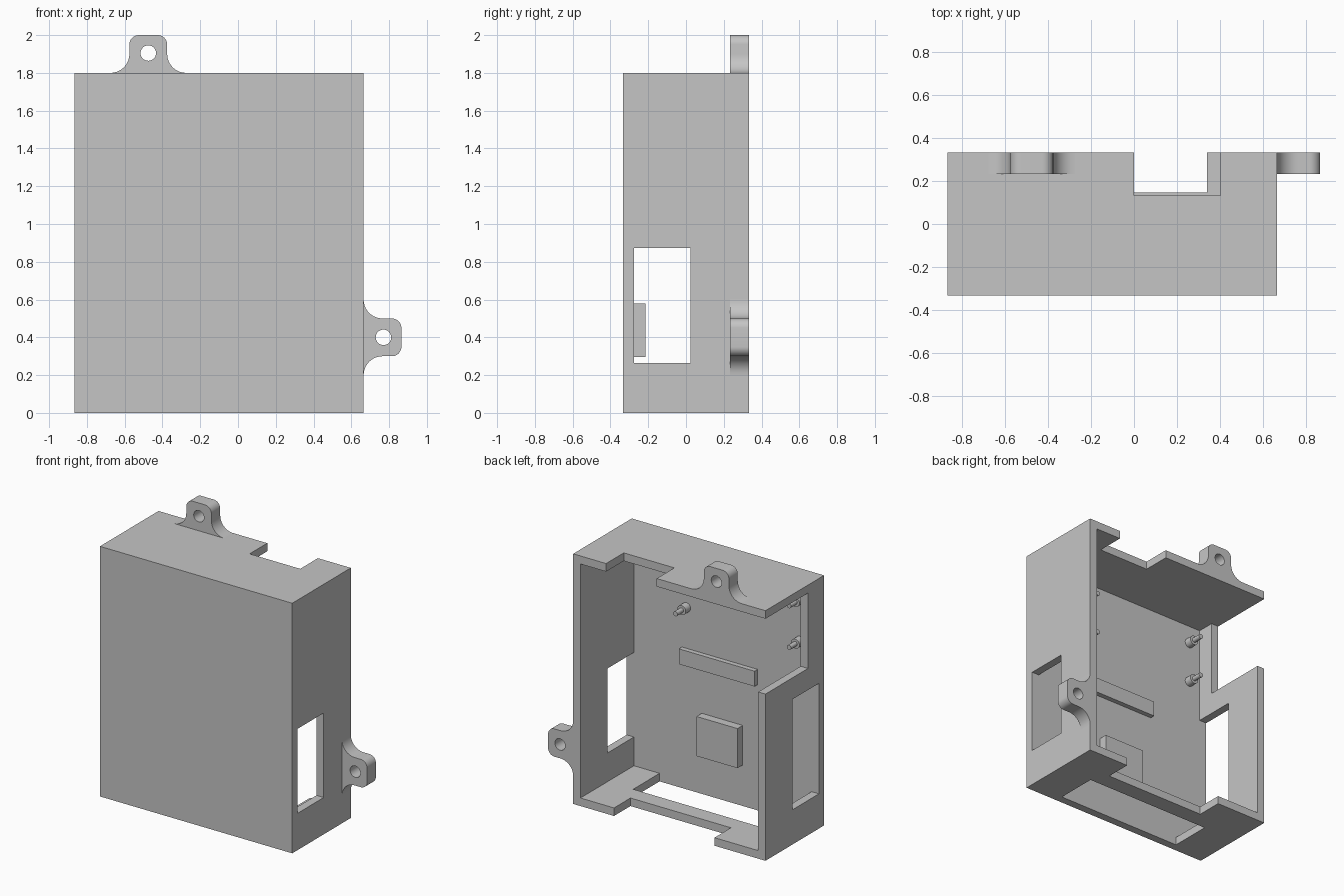
import bpy, bmesh, math
from mathutils import Matrix, Vector

if "Cube" in bpy.data.objects:
    bpy.data.objects.remove(bpy.data.objects["Cube"], do_unlink=True)

grey = bpy.data.materials.new("plain_grey")
grey.use_nodes = True
grey.diffuse_color = (0.56, 0.56, 0.56, 1)
grey.node_tree.nodes["Principled BSDF"].inputs["Base Color"].default_value = grey.diffuse_color

# Case extents
LEFT, RIGHT, FRONT, BACK, TOP = -0.866, 0.665, -0.333, 0.333, 1.8
WALL = 0.058
FLOOR = FRONT + WALL          # inside of the front panel
OUT = 0.2                     # how far cutters run past the case


def finish(name, bm):
    bmesh.ops.recalc_face_normals(bm, faces=bm.faces)
    mesh = bpy.data.meshes.new(name)
    bm.to_mesh(mesh)
    bm.free()
    obj = bpy.data.objects.new(name, mesh)
    bpy.context.collection.objects.link(obj)
    mesh.materials.append(grey)
    return obj


def box(name, x, y, z):
    bm = bmesh.new()
    bmesh.ops.create_cube(bm, size=1)
    for v in bm.verts:
        v.co = [lo + (c + 0.5) * (hi - lo) for c, (lo, hi) in zip(v.co, (x, y, z))]
    return finish(name, bm)


def add_rod(bm, radius, x, z, y0, y1, sides=24):
    turn = Matrix.Rotation(math.pi / 2, 4, "X")
    place = Matrix.Translation((x, (y0 + y1) / 2, z))
    bmesh.ops.create_cone(bm, cap_ends=True, segments=sides, radius1=radius,
                          radius2=radius, depth=y1 - y0, matrix=place @ turn)


def make_active(obj):
    bpy.ops.object.select_all(action="DESELECT")
    obj.select_set(True)
    bpy.context.view_layer.objects.active = obj


def cut(obj, cutter):
    cutter.hide_render = True
    make_active(obj)
    mod = obj.modifiers.new("cut", "BOOLEAN")
    mod.operation, mod.solver, mod.object = "DIFFERENCE", "EXACT", cutter
    bpy.ops.object.modifier_apply(modifier=mod.name)
    bpy.data.objects.remove(cutter, do_unlink=True)


def smooth(obj):
    make_active(obj)
    bpy.ops.object.shade_smooth_by_angle(angle=math.radians(30))


# Hollow case, open at the back
case = box("case", (LEFT, RIGHT), (FRONT, BACK), (0, TOP))
inner_l, inner_r, inner_top = LEFT + WALL, RIGHT - WALL, TOP - WALL
past_back = BACK + OUT
left_span = (LEFT - OUT, inner_l + 0.05)
right_span = (inner_r - 0.05, RIGHT + OUT)
low_span = (-OUT, WALL + 0.05)
window = (FLOOR, 0.025)
openings = [
    ((inner_l, inner_r), (FLOOR, past_back), (WALL, inner_top)),          # cavity
    (right_span, window, (0.265, 0.873)),                                 # right window
    (left_span, window, (0.25, 1.045)),                                   # left window
    (left_span, (-0.15, past_back), (1.2, inner_top)),                    # left notch
    ((0, 0.403), (0.132, past_back), (inner_top - 0.05, TOP + OUT)),      # top notch
    ((-0.46, 0.34), (0.146, past_back), low_span),                        # bottom notch
    ((-0.6, 0.403), window, low_span),                                    # bottom slot
]
for spans in openings:
    cut(case, box("cutter", *spans))


# Mounting lugs with flared feet and a screw hole
def arc(cx, cy, r, start, end, steps=10):
    for i in range(steps + 1):
        a = math.radians(start + (end - start) * i / steps)
        yield cx + r * math.cos(a), cy + r * math.sin(a)


def lug(name, origin, along, outward):
    half = list(arc(-0.2, 0.1, 0.1, -90, 0)) + list(arc(-0.05, 0.15, 0.05, 180, 90))
    outline = half + [(-u, v) for u, v in reversed(half)]
    origin, along, outward = Vector(origin), Vector(along), Vector(outward)
    bm = bmesh.new()
    face = bm.faces.new([bm.verts.new(origin + along * u + outward * v) for u, v in outline])
    side = bmesh.ops.extrude_face_region(bm, geom=[face])["geom"]
    bmesh.ops.translate(bm, vec=(0, -0.1, 0),
                        verts=[g for g in side if isinstance(g, bmesh.types.BMVert)])
    obj = finish(name, bm)
    hole = origin + outward * 0.105
    bm = bmesh.new()
    add_rod(bm, 0.041, hole.x, hole.z, 0, BACK + OUT, 32)
    cut(obj, finish("cutter", bm))
    smooth(obj)


lug("top_lug", (-0.475, BACK, TOP), (1, 0, 0), (0, 0, 1))
lug("side_lug", (RIGHT, BACK, 0.4), (0, 0, 1), (1, 0, 0))

# Raised blocks on the inside of the front panel
box("inner_bar", (-0.378, 0.225), (FLOOR - 0.01, FLOOR + 0.035), (0.905, 1.015))
box("inner_block", (-0.259, 0.067), (FLOOR - 0.01, FLOOR + 0.06), (0.295, 0.58))

# Four standoffs, each a collar with a thin pin
for side, x in (("left", 0.19), ("right", -0.715)):
    for level, z in (("lower", 1.31), ("upper", 1.61)):
        bm = bmesh.new()
        add_rod(bm, 0.034, x, z, FLOOR - 0.01, FLOOR + 0.055)
        add_rod(bm, 0.017, x, z, FLOOR, FLOOR + 0.125)
        smooth(finish(f"{level}_{side}_standoff", bm))
